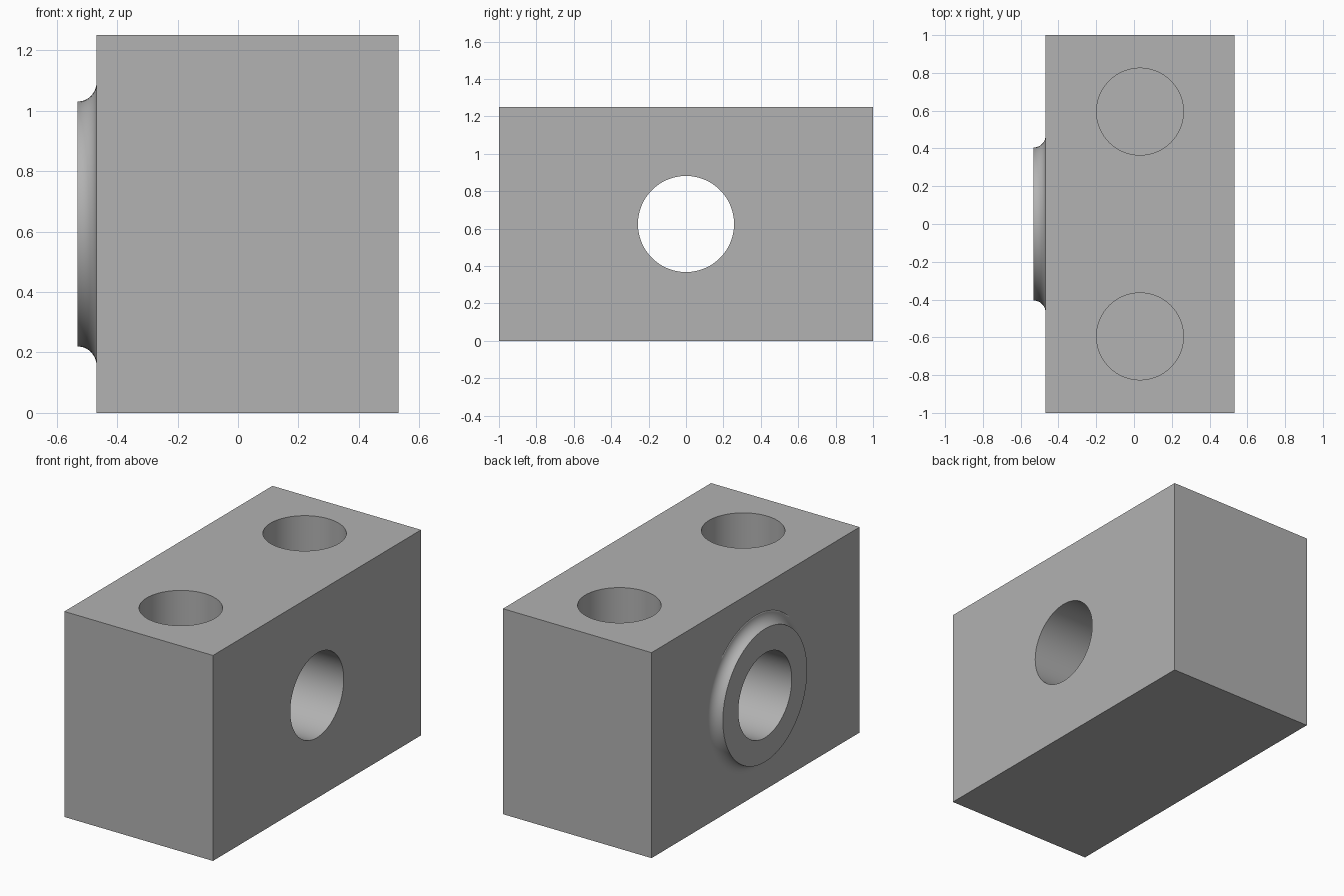
import bpy, bmesh, math
from mathutils import Matrix, Vector

if "Cube" in bpy.data.objects:
    bpy.data.objects.remove(bpy.data.objects["Cube"], do_unlink=True)

SEGMENTS = 96
WIDTH, DEPTH, HEIGHT = 1.0, 2.0, 1.25
BOSS_LENGTH = 0.0635
CENTRE_X = BOSS_LENGTH / 2
FACE_X = CENTRE_X - WIDTH / 2
MID_Z = HEIGHT / 2

steel = bpy.data.materials.new("plain grey")
GREY = (0.445, 0.445, 0.445, 1)
steel.diffuse_color = GREY
steel.use_nodes = True
steel.node_tree.nodes["Principled BSDF"].inputs["Base Color"].default_value = GREY


def make_object(name, bm):
    mesh = bpy.data.meshes.new(name)
    bmesh.ops.recalc_face_normals(bm, faces=bm.faces)
    bm.to_mesh(mesh)
    bm.free()
    mesh.materials.append(steel)
    obj = bpy.data.objects.new(name, mesh)
    bpy.context.collection.objects.link(obj)
    return obj


def turned_solid(name, profile, matrix):
    """Stack rings of (radius, height) into a solid with smooth sides and flat caps."""
    bm = bmesh.new()
    rings = []
    for radius, height in profile:
        angles = [2 * math.pi * i / SEGMENTS for i in range(SEGMENTS)]
        rings.append([bm.verts.new((radius * math.cos(a), radius * math.sin(a), height))
                      for a in angles])
    for low, high in zip(rings, rings[1:]):
        for i in range(SEGMENTS):
            j = (i + 1) % SEGMENTS
            bm.faces.new((low[i], low[j], high[j], high[i])).smooth = True
    bm.faces.new(rings[0])
    bm.faces.new(rings[-1])
    bm.transform(matrix)
    return make_object(name, bm)


def combine(target, tool, operation):
    mod = target.modifiers.new(tool.name, 'BOOLEAN')
    mod.operation, mod.solver, mod.object = operation, 'EXACT', tool
    bpy.context.view_layer.objects.active = target
    bpy.ops.object.modifier_apply(modifier=mod.name)
    bpy.data.objects.remove(tool, do_unlink=True)


# Main block
bm = bmesh.new()
bmesh.ops.create_cube(bm, size=1)
bm.transform(Matrix.Translation((CENTRE_X, 0, MID_Z)) @ Matrix.Diagonal((WIDTH, DEPTH, HEIGHT, 1)))
block = make_object("drilled_block", bm)

# Round boss flaring into the side face with a concave fillet
rim = 0.405
profile = [(rim + BOSS_LENGTH, -0.1)]
for i in range(13):
    a = math.pi / 2 * i / 12
    profile.append((rim + BOSS_LENGTH * (1 - math.sin(a)), BOSS_LENGTH * (1 - math.cos(a))))
to_side = Matrix.Translation((FACE_X, 0, MID_Z)) @ Matrix.Rotation(-math.pi / 2, 4, 'Y')
combine(block, turned_solid("boss", profile, to_side), 'UNION')

# Bore through the boss and block
bore = turned_solid("bore", [(0.257, -1.2), (0.257, 0.2)], to_side)
combine(block, bore, 'DIFFERENCE')

# Two blind holes in the top
for side in (-1, 1):
    place = Matrix.Translation((CENTRE_X, side * 0.595, HEIGHT))
    hole = turned_solid("top_hole", [(0.23, -0.8), (0.23, 0.1)], place)
    combine(block, hole, 'DIFFERENCE')
